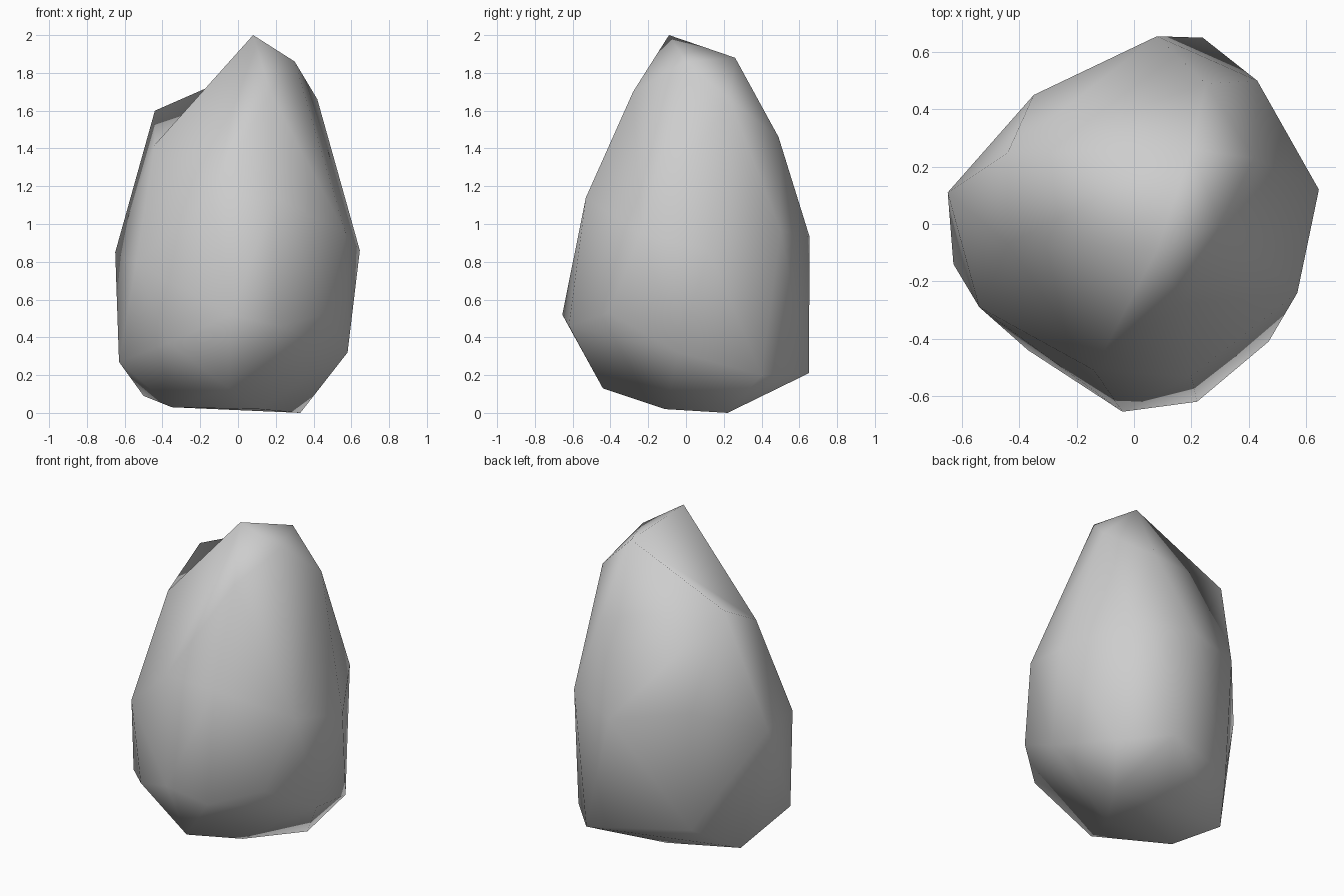
import bpy
import bmesh
from mathutils import Vector

# Remove the default cube
default_cube = bpy.data.objects.get("Cube")
if default_cube is not None:
    bpy.data.objects.remove(default_cube, do_unlink=True)


def make_material(name, colour):
    """Plain flat colour for both the viewport and the render."""
    material = bpy.data.materials.new(name)
    material.use_nodes = True
    material.diffuse_color = colour
    shader = next(node for node in material.node_tree.nodes
                  if node.type == "BSDF_PRINCIPLED")
    shader.inputs["Base Color"].default_value = colour
    shader.inputs["Roughness"].default_value = 1
    return material


def press_in_edge(bm, start, end):
    """Turn a ridge between two corners into a shallow hollow."""
    def touches(edge, point):
        return any((vert.co - Vector(point)).length < .001 for vert in edge.verts)

    ridge = [edge for edge in bm.edges if touches(edge, start) and touches(edge, end)]
    bmesh.ops.rotate_edges(bm, edges=ridge, use_ccw=False)


def make_boulder(name, corner_groups, hollow, material):
    """Chisel a solid boulder as the skin around its corners."""
    bm = bmesh.new()
    for group in corner_groups:
        for corner in group:
            bm.verts.new(corner)
    bmesh.ops.convex_hull(bm, input=list(bm.verts))

    # Corners swallowed by the skin are dropped
    loose = [vert for vert in bm.verts if not vert.link_faces]
    bmesh.ops.delete(bm, geom=loose, context="VERTS")
    press_in_edge(bm, *hollow)
    bmesh.ops.recalc_face_normals(bm, faces=list(bm.faces))
    for face in bm.faces:
        face.smooth = True

    mesh = bpy.data.meshes.new(name)
    bm.to_mesh(mesh)
    bm.free()
    mesh.materials.append(material)
    boulder = bpy.data.objects.new(name, mesh)
    bpy.context.scene.collection.objects.link(boulder)


# Underside on which the boulder rests
base = [
    (.33, .22, 0), (.11, -.11, .02), (-.35, -.08, .03),
    (-.5, .17, .09), (-.05, -.44, .13), (-.04, .25, .03),
]

# Lower flank, flaring out from the base
lower_flank = [
    (.24, .65, .21), (.47, .4, .2), (.58, -.04, .32),
    (-.63, -.14, .27), (-.37, -.44, .37), (-.33, .42, .25),
]

# Widest belt around the middle
belt = [
    (.645, .12, .86), (.43, .5, .97), (.08, .655, .93),
    (-.35, .45, 1), (-.65, .11, .85), (-.54, -.29, .79),
    (-.04, -.655, .52), (.22, -.62, .46), (.47, -.41, .53),
    (.57, -.24, .95),
]

# Upper flank, narrowing to the top
shoulder = (-.44, .25, 1.6)
upper_flank = [
    (-.14, -.51, 1.14), (.2, -.53, 1.14), (-.44, -.07, 1.42),
    shoulder, (.25, .49, 1.46), (.42, .23, 1.66), (.17, -.28, 1.7),
]

# Crown with its off-centre peak
peak = (.08, -.09, 2)
crown = [(.3, 0, 1.86), (.2, .26, 1.88), peak]

stone_grey = make_material("stone grey", (.61, .61, .61, 1))
make_boulder("boulder", (base, lower_flank, belt, upper_flank, crown),
             (shoulder, peak), stone_grey)
